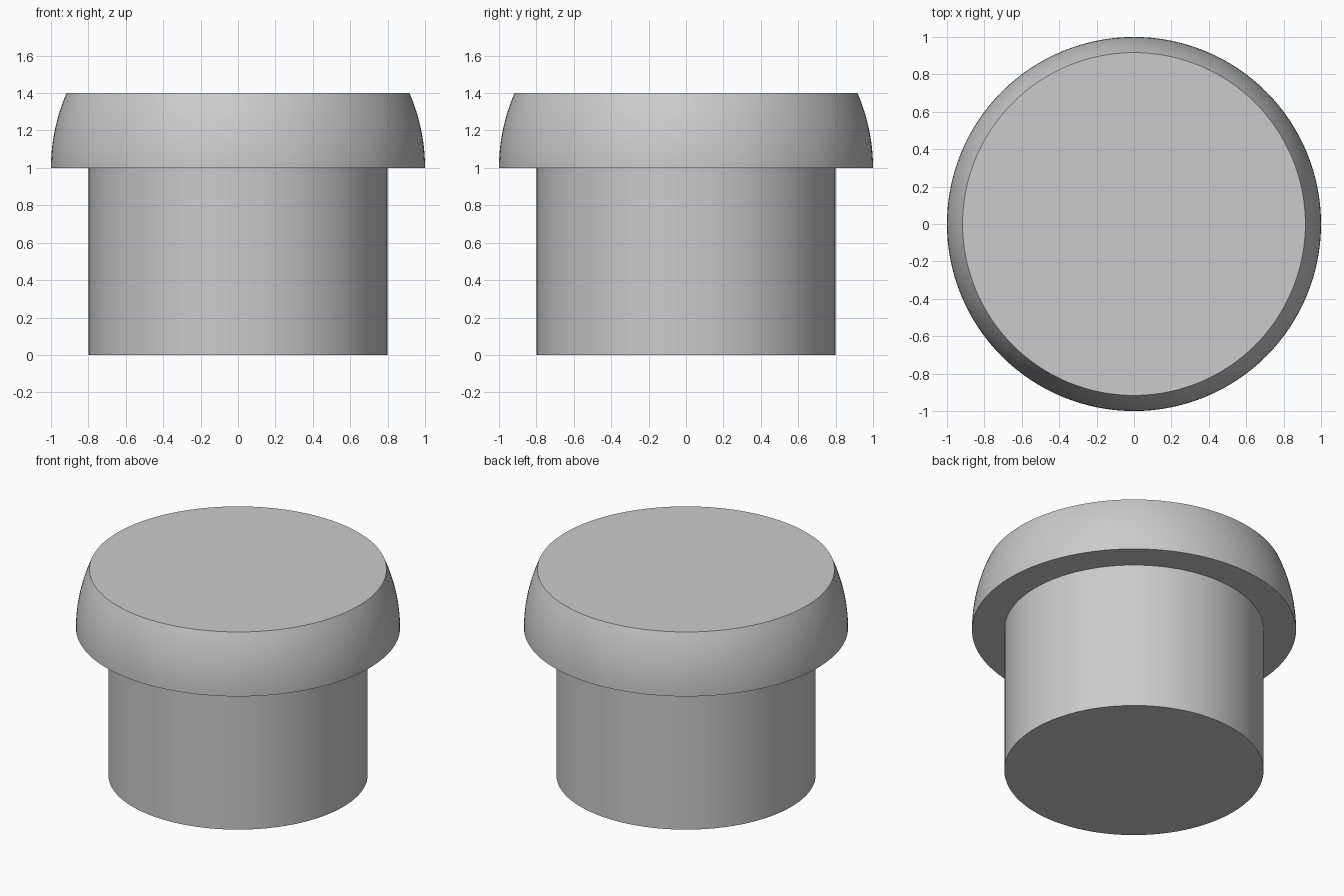
import bpy
import math

SEGMENTS = 128
CAP_BASE, CAP_RADIUS, CAP_HEIGHT = 1.0, 1.0, 0.4
STEM_RADIUS = 0.8
ARC_STEPS = 12

cube = bpy.data.objects.get("Cube")
if cube:
    bpy.data.objects.remove(cube, do_unlink=True)

grey = bpy.data.materials.new("plain_grey")
grey.use_nodes = True
colour = (0.6, 0.6, 0.6, 1.0)
grey.diffuse_color = colour
grey.node_tree.nodes["Principled BSDF"].inputs["Base Color"].default_value = colour


def lathe(name, profile):
    """Turn (radius, height) rings around z and close the outer ends with flat discs."""
    verts, faces = [], []
    for radius, z in profile:
        for i in range(SEGMENTS):
            a = math.tau * i / SEGMENTS
            verts.append((radius * math.cos(a), radius * math.sin(a), z))
    for ring in range(len(profile) - 1):
        low, high = ring * SEGMENTS, (ring + 1) * SEGMENTS
        for i in range(SEGMENTS):
            j = (i + 1) % SEGMENTS
            faces.append((low + i, low + j, high + j, high + i))
    last = (len(profile) - 1) * SEGMENTS
    faces.append(tuple(reversed(range(SEGMENTS))))
    faces.append(tuple(range(last, last + SEGMENTS)))

    mesh = bpy.data.meshes.new(name)
    mesh.from_pydata(verts, [], faces)
    mesh.materials.append(grey)
    obj = bpy.data.objects.new(name, mesh)
    bpy.context.collection.objects.link(obj)
    bpy.ops.object.select_all(action="DESELECT")
    obj.select_set(True)
    bpy.context.view_layer.objects.active = obj
    bpy.ops.object.shade_smooth_by_angle(angle=math.radians(30))
    return obj


# Straight round stem, closed at the bottom and meeting the cap underside
lathe("stem", [(STEM_RADIUS, 0.0), (STEM_RADIUS, CAP_BASE)])

# Cap: a slice of a sphere from its equator up to a flat top
top_angle = math.asin(CAP_HEIGHT / CAP_RADIUS)
arc = [top_angle * k / ARC_STEPS for k in range(ARC_STEPS + 1)]
lathe("domed_cap", [(CAP_RADIUS * math.cos(t), CAP_BASE + CAP_RADIUS * math.sin(t))
                    for t in arc])
